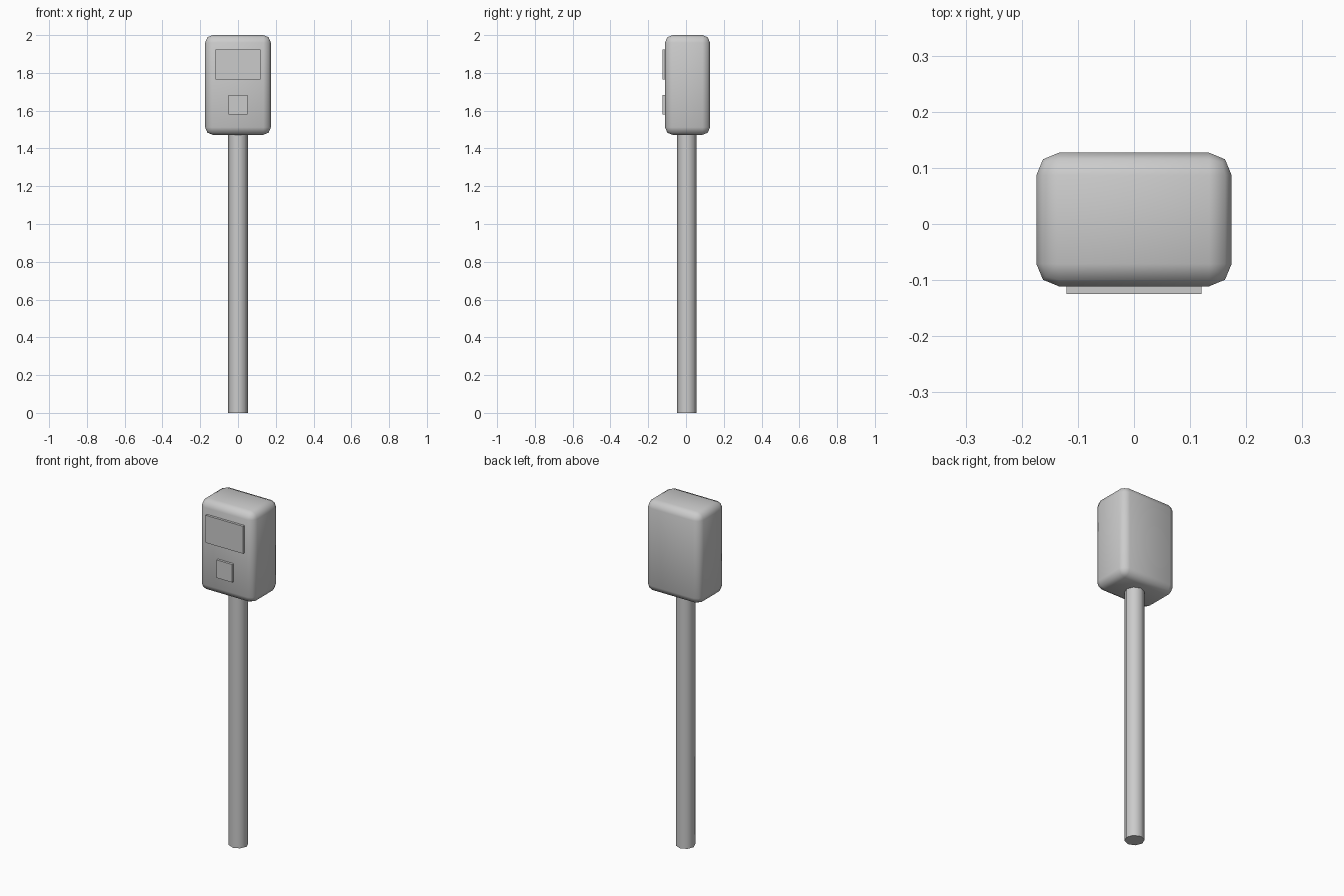
import bpy
from math import radians

default = bpy.data.objects.get("Cube")
if default:
    bpy.data.objects.remove(default, do_unlink=True)

DEPTH_CENTRE = 0.008
FRONT = -0.111

grey = bpy.data.materials.new("light_grey")
grey.use_nodes = True
colour = (0.6, 0.6, 0.6, 1)
grey.diffuse_color = colour
grey.node_tree.nodes["Principled BSDF"].inputs["Base Color"].default_value = colour


def finish(obj, name):
    obj.name = name
    obj.data.materials.append(grey)
    return obj


def box(name, low, high):
    """Box between two opposite corners."""
    centre = [(a + b) / 2 for a, b in zip(low, high)]
    bpy.ops.mesh.primitive_cube_add(size=1, location=centre)
    obj = bpy.context.object
    obj.scale = [b - a for a, b in zip(low, high)]
    bpy.ops.object.transform_apply(location=False, rotation=False, scale=True)
    return finish(obj, name)


# Pole
bpy.ops.mesh.primitive_cylinder_add(vertices=8, radius=0.052, depth=1.5,
                                    location=(0, DEPTH_CENTRE - 0.004, 0.75))
finish(bpy.context.object, "pole")
bpy.ops.object.shade_smooth_by_angle(angle=radians(50))

# Rounded head
head = box("head", (-0.174, FRONT, 1.472), (0.174, 0.127, 2.0))
bevel = head.modifiers.new("rounded_edges", "BEVEL")
bevel.width = 0.04
bevel.segments = 2
bpy.ops.object.modifier_apply(modifier=bevel.name)
bpy.ops.object.shade_smooth_by_angle(angle=radians(50))

# Raised front plates
for name, half_width, bottom, top in (("screen", 0.12, 1.765, 1.924),
                                      ("button", 0.05, 1.58, 1.684)):
    box(name, (-half_width, FRONT - 0.014, bottom), (half_width, FRONT + 0.01, top))
